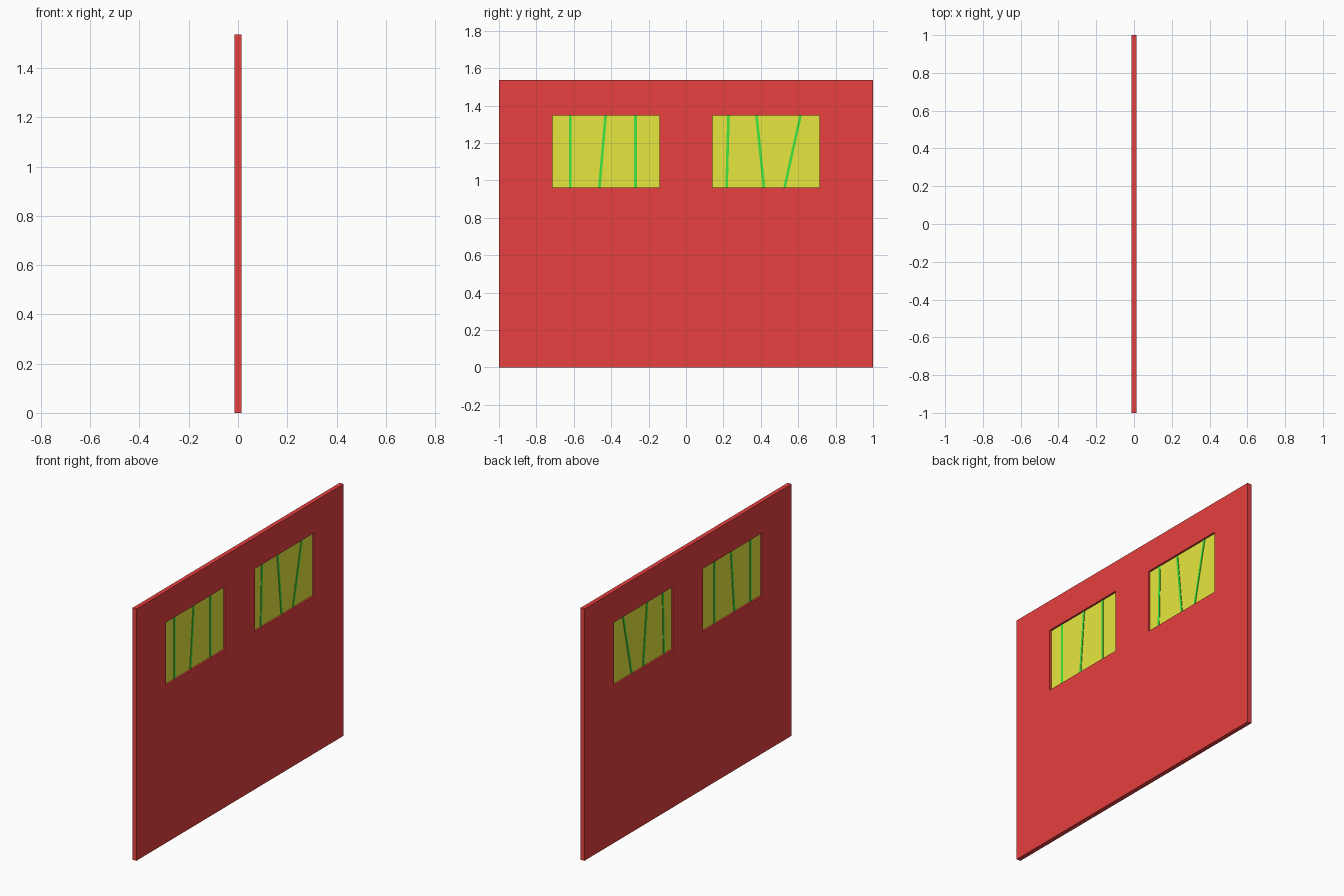
import bpy, bmesh, math
from mathutils import Matrix, Vector

if "Cube" in bpy.data.objects:
    bpy.data.objects.remove(bpy.data.objects["Cube"])

THICK = 0.027
HEIGHT = 1.536
Z0, Z1 = 0.962, 1.346           # window sill and head
WINDOWS = {"left": (-0.714, -0.143), "right": (0.143, 0.714)}


def material(name, rgb):
    m = bpy.data.materials.new(name)
    m.diffuse_color = (*rgb, 1)
    m.use_nodes = True
    m.node_tree.nodes["Principled BSDF"].inputs["Base Color"].default_value = m.diffuse_color
    return m


RED = material("red_paint", (0.8, 0.05, 0.05))
YELLOW = material("yellow_pane", (0.8, 0.8, 0.05))
GREEN = material("green_bar", (0.05, 0.8, 0.05))


def add_object(name, bm, mat):
    mesh = bpy.data.meshes.new(name)
    bm.to_mesh(mesh)
    bm.free()
    mesh.materials.append(mat)
    ob = bpy.data.objects.new(name, mesh)
    bpy.context.collection.objects.link(ob)
    return ob


def box(name, centre, size, mat, shear=0.0):
    """Box whose top leans by shear (dy per dz) with level ends."""
    bm = bmesh.new()
    bmesh.ops.create_cube(bm, size=1)
    for v in bm.verts:
        v.co = Vector(centre) + Vector(a * b for a, b in zip(v.co, size))
        v.co.y += shear * (v.co.z - centre[2])
    return add_object(name, bm, mat)


# Wall panel: a grid of faces with two cells left open, given thickness
ys = [-1, *WINDOWS["left"], *WINDOWS["right"], 1]
zs = [0, Z0, Z1, HEIGHT]
bm = bmesh.new()
grid = [[bm.verts.new((0, y, z)) for z in zs] for y in ys]
for i in range(len(ys) - 1):
    for j in range(len(zs) - 1):
        if j == 1 and i in (1, 3):
            continue
        bm.faces.new((grid[i][j], grid[i + 1][j], grid[i + 1][j + 1], grid[i][j + 1]))
wall = add_object("wall_panel", bm, RED)
solid = wall.modifiers.new("thickness", "SOLIDIFY")
solid.thickness = THICK
solid.offset = 0

# Recessed panes in the middle of the wall
zc, zh = (Z0 + Z1) / 2, Z1 - Z0
for side, (a, b) in WINDOWS.items():
    box(f"pane_{side}", (0, (a + b) / 2, zc), (0.004, b - a, zh), YELLOW)

# Leaning bars, given as (bottom y, top y)
bars = [(-0.618, -0.618), (-0.463, -0.430), (-0.270, -0.270),
        (0.217, 0.227), (0.417, 0.377), (0.527, 0.612)]
for n, (lo, hi) in enumerate(bars, 1):
    box(f"window_bar_{n}", (0, (lo + hi) / 2, zc), (0.010, 0.014, zh), GREEN,
        shear=(hi - lo) / zh)
